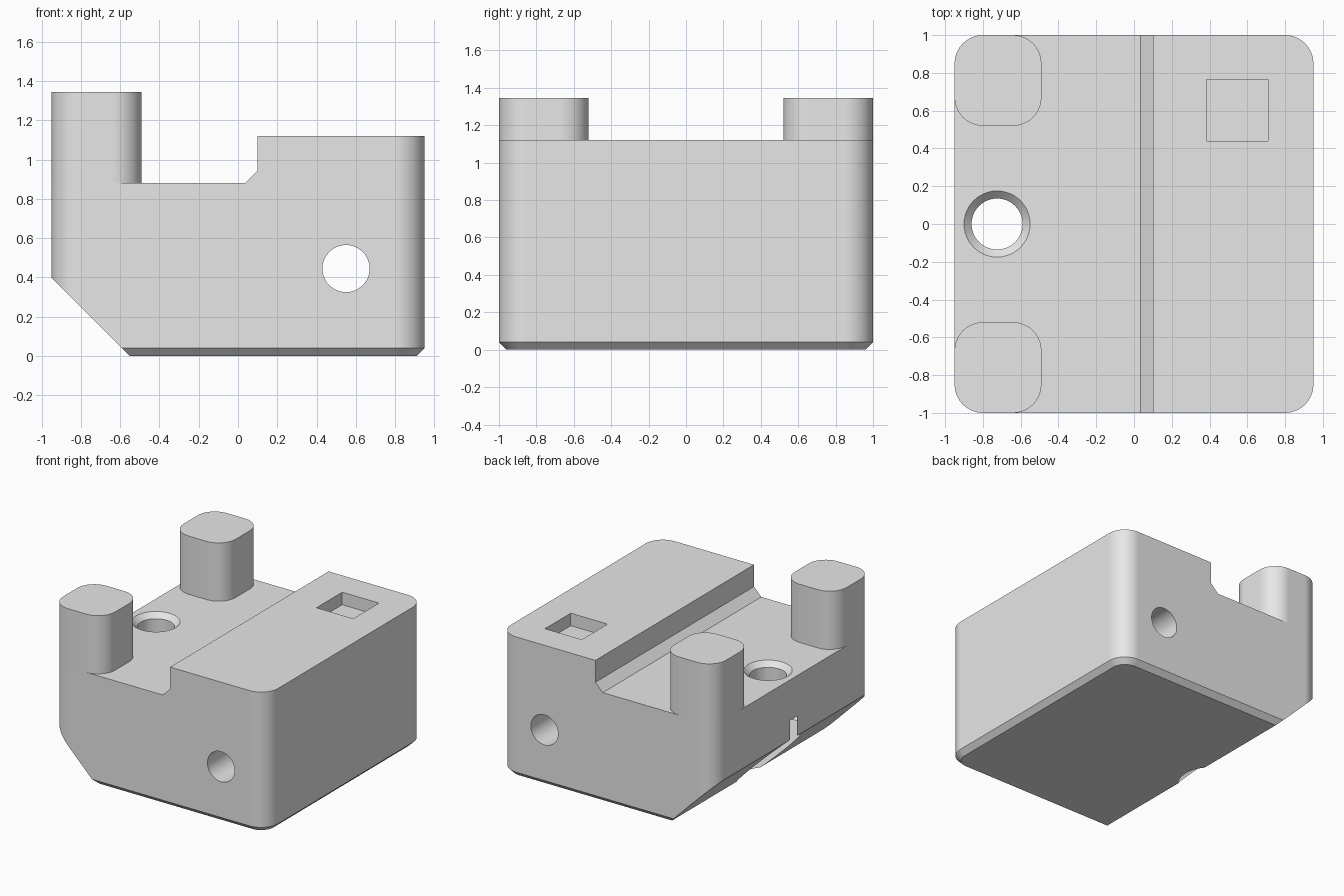
import bpy
import bmesh
from math import pi, radians
from mathutils import Matrix, Vector

default = bpy.data.objects.get("Cube")
if default:
    bpy.data.objects.remove(default, do_unlink=True)

grey = bpy.data.materials.new("light grey")
grey.use_nodes = True
grey.diffuse_color = (0.8, 0.8, 0.8, 1)
grey.node_tree.nodes["Principled BSDF"].inputs["Base Color"].default_value = (0.8, 0.8, 0.8, 1)


def finish(bm, name):
    bmesh.ops.recalc_face_normals(bm, faces=bm.faces)
    mesh = bpy.data.meshes.new(name)
    bm.to_mesh(mesh)
    bm.free()
    mesh.materials.append(grey)
    obj = bpy.data.objects.new(name, mesh)
    bpy.context.collection.objects.link(obj)
    return obj


def box(name, low, high, radius=0, chamfer=0):
    """Box with optional rounded vertical edges and chamfered underside."""
    low, high = Vector(low), Vector(high)
    bm = bmesh.new()
    bmesh.ops.create_cube(bm, size=1)
    bmesh.ops.scale(bm, vec=high - low, verts=bm.verts)
    bmesh.ops.translate(bm, vec=(low + high) / 2, verts=bm.verts)
    if radius:
        upright = [e for e in bm.edges if abs(e.verts[0].co.z - e.verts[1].co.z) > 0.01]
        bmesh.ops.bevel(bm, geom=upright, offset=radius, segments=10,
                        profile=0.5, affect='EDGES')
    if chamfer:
        rim = [e for e in bm.edges if all(abs(v.co.z - low.z) < 1e-4 for v in e.verts)]
        bmesh.ops.bevel(bm, geom=rim, offset=chamfer, segments=1, affect='EDGES')
    return finish(bm, name)


def prism(name, profile, half_depth):
    """Side profile in x and z, extruded along y."""
    bm = bmesh.new()
    face = bm.faces.new([bm.verts.new((x, -half_depth, z)) for x, z in profile])
    side = bmesh.ops.extrude_face_region(bm, geom=[face])["geom"]
    moved = [g for g in side if isinstance(g, bmesh.types.BMVert)]
    bmesh.ops.translate(bm, vec=(0, 2 * half_depth, 0), verts=moved)
    return finish(bm, name)


def round_cutter(name, x, z_low, z_high, r_low, r_high):
    bm = bmesh.new()
    bmesh.ops.create_cone(bm, cap_ends=True, segments=48, radius1=r_low, radius2=r_high,
                          depth=z_high - z_low,
                          matrix=Matrix.Translation((x, 0, (z_low + z_high) / 2)))
    return finish(bm, name)


def carve(obj, cutters):
    """Subtract the cutters, then remove them."""
    for cutter in cutters:
        cutter.hide_render = True
        mod = obj.modifiers.new(cutter.name, 'BOOLEAN')
        mod.operation, mod.solver, mod.object = 'DIFFERENCE', 'EXACT', cutter
    graph = bpy.context.evaluated_depsgraph_get()
    mesh = bpy.data.meshes.new_from_object(obj.evaluated_get(graph))
    obj.modifiers.clear()
    obj.data = mesh
    mesh.materials.clear()
    mesh.materials.append(grey)
    for cutter in cutters:
        bpy.data.objects.remove(cutter, do_unlink=True)


def smooth(obj):
    bpy.ops.object.select_all(action='DESELECT')
    obj.select_set(True)
    bpy.context.view_layer.objects.active = obj
    bpy.ops.object.shade_smooth_by_angle(angle=radians(30))
    weighted = obj.modifiers.new("weighted normals", 'WEIGHTED_NORMAL')
    weighted.keep_sharp = True


FLOOR, TOP, POST_TOP = 0.88, 1.12, 1.345
HOLE_X = -0.725

# Block with rounded corners and chamfered underside
body = box("body", (-0.95, -1, 0), (0.95, 1, TOP), radius=0.15, chamfer=0.04)

# Lowered deck with sloped step, and slanted lower edge
deck_cut = prism("deck_cut", [(-1.2, FLOOR), (0.035, FLOOR), (0.1, 0.945),
                              (0.1, 1.3), (-1.2, 1.3)], 1.2)
slant_cut = prism("slant_cut", [(-1.25, 0.7), (-0.35, -0.2), (-1.25, -0.2)], 1.2)

# Screw hole with countersink above and wide bore below
screw_cut = round_cutter("screw_cut", HOLE_X, -0.2, 1.3, 0.135, 0.135)
sink_cut = round_cutter("sink_cut", HOLE_X, FLOOR - 0.05, FLOOR + 0.05, 0.125, 0.225)
bore_cut = round_cutter("bore_cut", HOLE_X, -0.2, 0.555, 0.23, 0.23)

# Cross hole from front to back
cross_cut = round_cutter("cross_cut", 0, -1.2, 1.2, 0.12, 0.12)
cross_cut.data.transform(Matrix.Translation((0.55, 0, 0.445)) @ Matrix.Rotation(pi / 2, 4, 'X'))

# Square pocket in the raised top
pocket_cut = box("pocket_cut", (0.385, 0.44, TOP - 0.1), (0.71, 0.765, 1.3))

carve(body, [deck_cut, slant_cut, screw_cut, sink_cut, bore_cut, cross_cut, pocket_cut])
smooth(body)

# Rounded corner posts on the deck
for name, y_low, y_high in (("front_post", -1, -0.52), ("back_post", 0.52, 1)):
    smooth(box(name, (-0.95, y_low, FLOOR), (-0.49, y_high, POST_TOP), radius=0.15))
